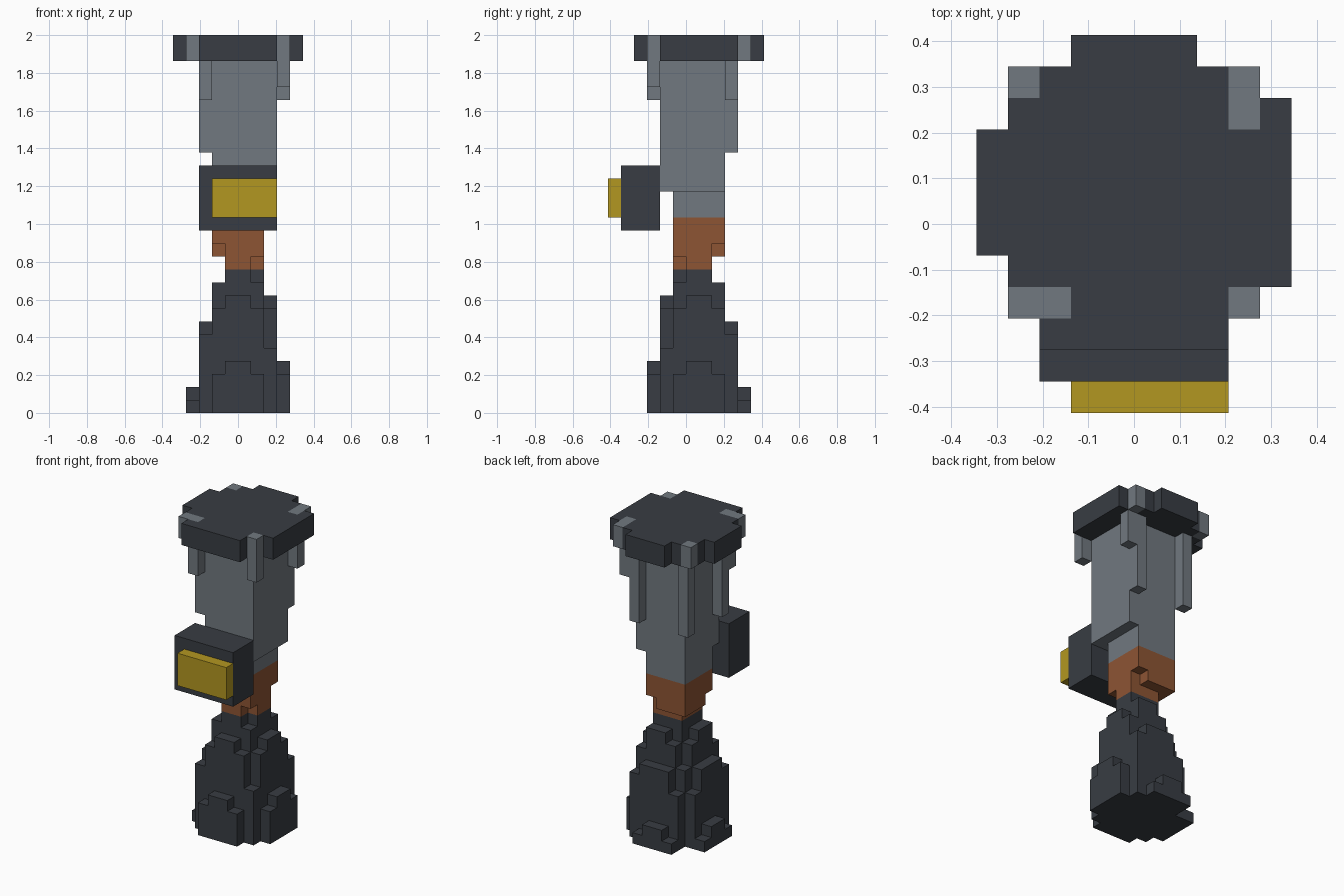
import bpy
import bmesh
from mathutils import Vector

default_cube = bpy.data.objects.get("Cube")
if default_cube:
    bpy.data.objects.remove(default_cube, do_unlink=True)

UNIT = 2 / 29  # size of one block


def make_material(name, rgb):
    mat = bpy.data.materials.new(name)
    colour = (*rgb, 1)
    mat.use_nodes = True
    mat.diffuse_color = colour
    shader = next(n for n in mat.node_tree.nodes if n.type == 'BSDF_PRINCIPLED')
    shader.inputs["Base Color"].default_value = colour
    shader.inputs["Roughness"].default_value = 0.8
    return mat


dark = make_material("dark slate", (0.04, 0.046, 0.056))
grey = make_material("steel grey", (0.165, 0.19, 0.215))
copper = make_material("copper brown", (0.27, 0.09, 0.034))
gold = make_material("gold", (0.45, 0.31, 0.015))


def diagonal(box):
    """Mirror a box across the diagonal plane of the column."""
    x0, y0, z0, x1, y1, z1 = box
    return (1 - y1, 1 - x1, z0, 1 - y0, 1 - x0, z1)


def cells(boxes, mirrored=True):
    """All block positions inside the boxes (low corner, high corner)."""
    found = set()
    for box in boxes:
        for b in ([box, diagonal(box)] if mirrored else [box]):
            found |= {(x, y, z) for x in range(b[0], b[3])
                      for y in range(b[1], b[4]) for z in range(b[2], b[5])}
    return found


def build(name, mat, solid):
    """Skin a set of blocks with its outer faces and merge flat areas."""
    bm = bmesh.new()
    corners = {}

    def corner(p):
        key = tuple(round(c) for c in p)
        if key not in corners:
            corners[key] = bm.verts.new(Vector(key) * UNIT)
        return corners[key]

    for cell in solid:
        for axis in range(3):
            for side in (0, 1):
                neighbour = list(cell)
                neighbour[axis] += 2 * side - 1
                if tuple(neighbour) in solid:
                    continue
                start, u, v = Vector(cell), Vector(), Vector()
                start[axis] += side
                u[(axis + 1) % 3] = v[(axis + 2) % 3] = 1
                loop = [start, start + u, start + u + v, start + v]
                if not side:
                    loop.reverse()
                bm.faces.new([corner(p) for p in loop])
    bmesh.ops.dissolve_limit(bm, angle_limit=0.01, verts=bm.verts, edges=bm.edges)
    mesh = bpy.data.meshes.new(name)
    bm.to_mesh(mesh)
    bm.free()
    mesh.materials.append(mat)
    obj = bpy.data.objects.new(name, mesh)
    bpy.context.scene.collection.objects.link(obj)
    return obj


# Stepped, flaring base: plan rectangle and height of each step
steps = [
    (-1, -1, 2, 2, 11),
    (-1, -2, 1, -1, 9), (-2, -2, 2, -1, 8), (2, -2, 3, -1, 5),
    (-2, -1, -1, 1, 10), (-2, 1, -1, 2, 9), (-2, 2, -1, 3, 7),
    (-2, -3, 2, -2, 3), (-1, -3, 1, -2, 4),
    (-3, -2, -2, -1, 6), (-3, -1, -2, 2, 7), (-3, 2, -2, 3, 5),
    (-4, -1, -3, 3, 1), (-4, 0, -3, 2, 2),
]
base = cells([(x0, y0, 0, x1, y1, top) for x0, y0, x1, y1, top in steps])
base -= cells([(1, -1, 10, 2, 0, 11)])
build("flared_base", dark, base)

# Copper collar with chipped lower corners
collar = cells([(-2, -1, 12, 2, 3, 15), (-1, -1, 11, 2, 2, 12)])
collar -= cells([(-2, -1, 12, -1, 0, 13), (1, -1, 11, 2, 0, 12)])
build("collar", copper, collar)

# Square column, narrower at its foot
build("column", grey, cells([(-2, -2, 17, 3, 3, 27), (-2, -1, 15, 2, 3, 17)]))

# Corner struts that rise through the cap
struts = cells([
    (3, -3, 25, 4, -2, 29),
    (-3, 3, 20, -2, 4, 27), (-4, 4, 27, -3, 5, 29),
    (2, 3, 20, 3, 4, 27), (3, 3, 24, 4, 4, 27), (3, 3, 27, 4, 5, 29),
])
build("corner_struts", grey, struts)

# Rounded cap plate, fitted around the struts
cap = cells([
    (-2, -2, 27, 3, 3, 29), (-2, 3, 27, 2, 6, 29), (-3, 3, 27, 3, 5, 29),
    (-4, 3, 27, 5, 4, 29), (-5, -1, 27, 5, 3, 29), (-4, -2, 27, 5, -1, 29),
])
build("cap_plate", dark, cap - struts)

# Front box with its raised gold panel
build("front_box", dark, cells([(-3, -5, 14, 3, -2, 19)], mirrored=False))
build("front_panel", gold, cells([(-2, -6, 15, 3, -5, 18)], mirrored=False))
